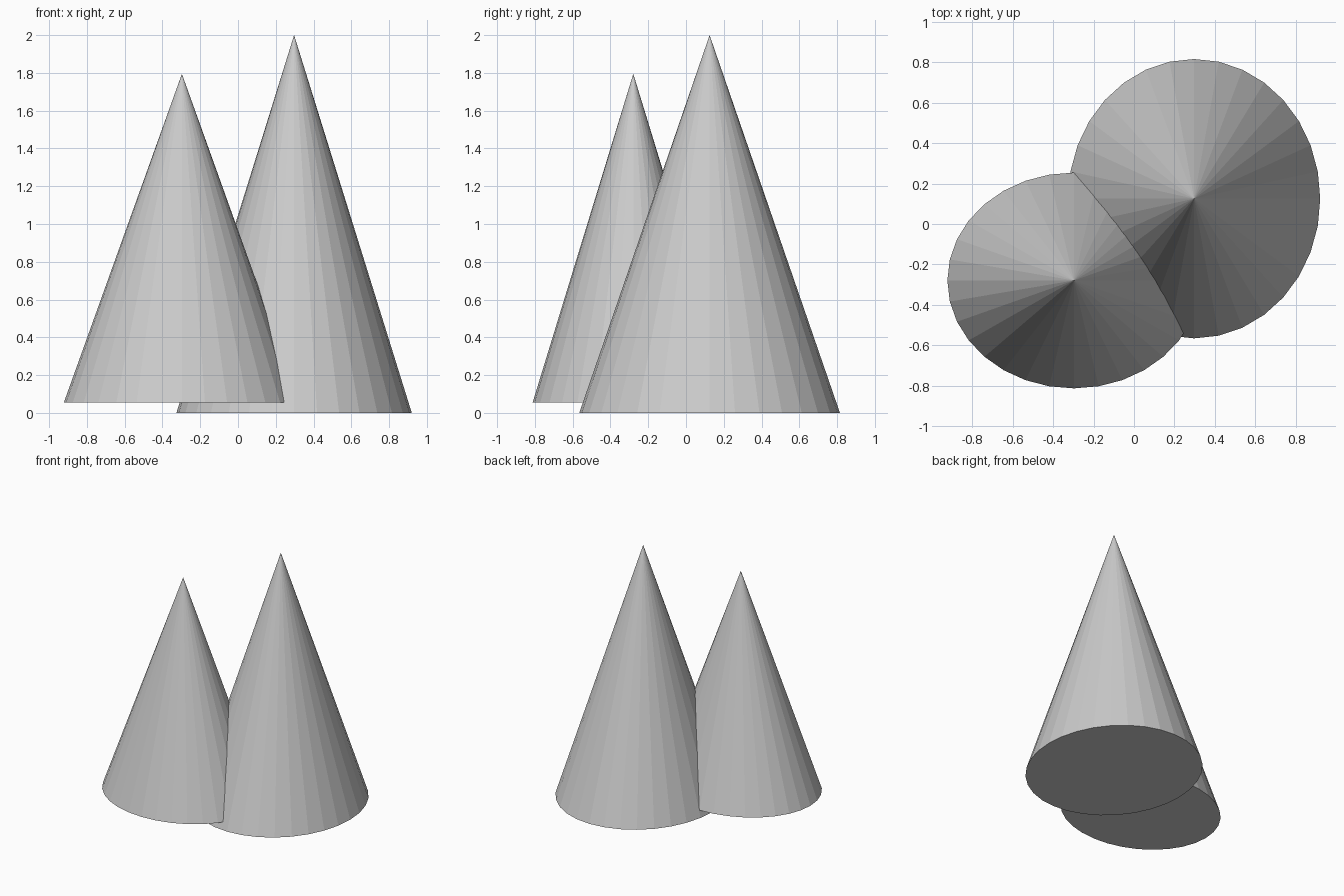
import bpy

# Remove the default cube
cube = bpy.data.objects.get("Cube")
if cube:
    bpy.data.objects.remove(cube, do_unlink=True)

# Single plain grey
grey = bpy.data.materials.new("light_grey")
grey.use_nodes = True
colour = (0.6, 0.6, 0.6, 1)
grey.diffuse_color = colour
grey.node_tree.nodes["Principled BSDF"].inputs["Base Color"].default_value = colour


def add_cone(name, centre, radii, bottom, top):
    """Flat-shaded cone with an elliptical base."""
    bpy.ops.mesh.primitive_cone_add(
        vertices=32, radius1=1, radius2=0, depth=top - bottom,
        location=(centre[0], centre[1], (top + bottom) / 2))
    cone = bpy.context.object
    cone.name = name
    cone.scale = (radii[0], radii[1], 1)
    bpy.ops.object.transform_apply(location=False, rotation=False, scale=True)
    cone.data.materials.append(grey)


# Tall cone behind, short cone in front and slightly raised
add_cone("tall_cone", (0.297, 0.125), (0.623, 0.69), 0, 2)
add_cone("short_cone", (-0.297, -0.279), (0.625, 0.533), 0.055, 1.795)
